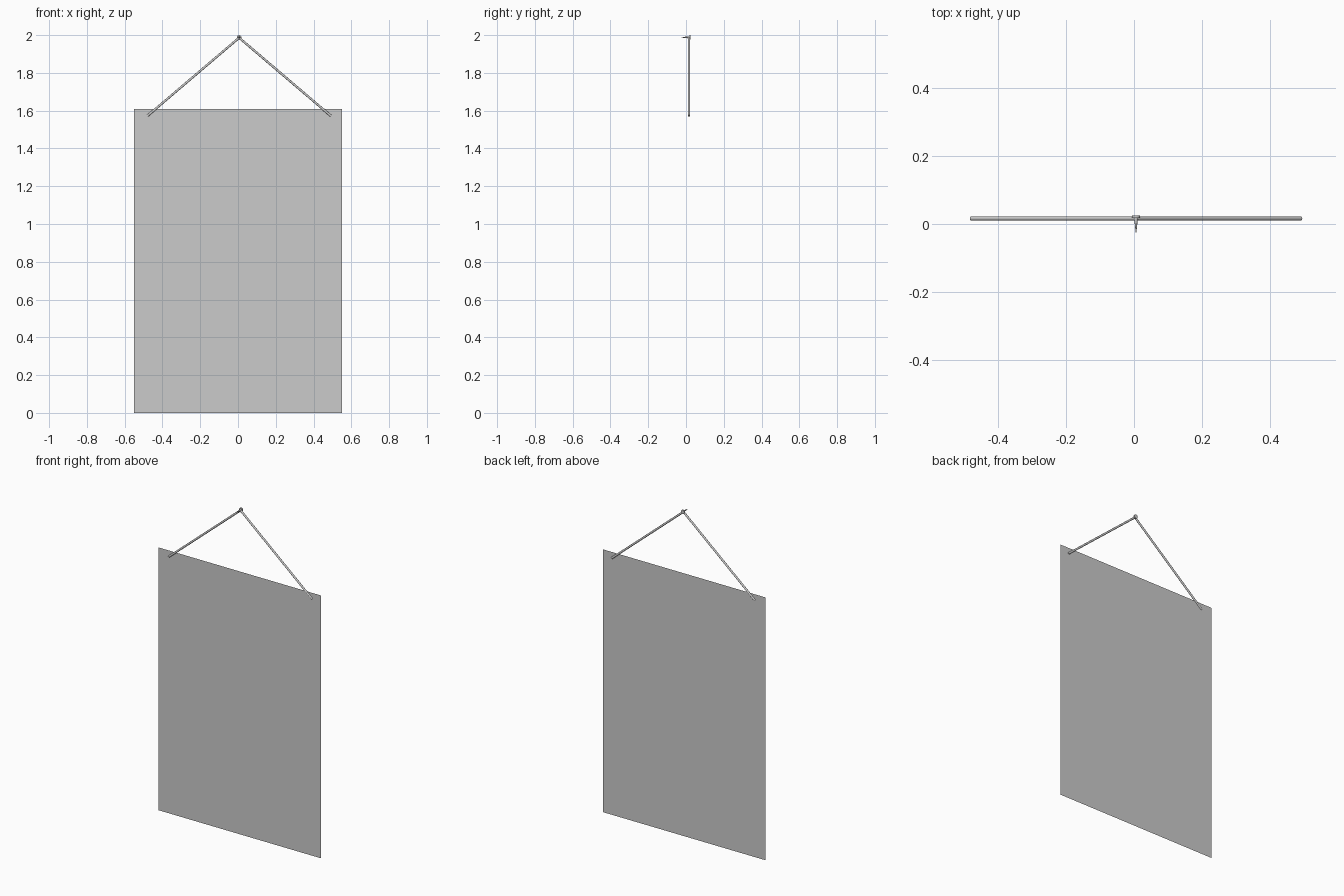
import bpy
from mathutils import Vector

if "Cube" in bpy.data.objects:
    bpy.data.objects.remove(bpy.data.objects["Cube"])

CORD_Y = 0.016


def rod(name, a, b, r1, r2, sides):
    """Round bar or taper running from point a to point b."""
    a, b = Vector(a), Vector(b)
    d = b - a
    bpy.ops.mesh.primitive_cone_add(vertices=sides, radius1=r1, radius2=r2,
                                    depth=d.length, location=(a + b) / 2)
    o = bpy.context.object
    o.name = name
    o.rotation_euler = d.to_track_quat('Z', 'Y').to_euler()
    bpy.ops.object.shade_smooth_by_angle()
    return o


# Hanging sheet: a single flat panel
mesh = bpy.data.meshes.new("hanging_sheet")
w, h = 0.55, 1.61
mesh.from_pydata([(-w, CORD_Y, 0), (w, CORD_Y, 0), (w, CORD_Y, h), (-w, CORD_Y, h)],
                 [], [(0, 1, 2, 3)])
bpy.context.collection.objects.link(bpy.data.objects.new("hanging_sheet", mesh))

# Cord: two straight lengths meeting at the nail
cx = 0.006
apex = (cx, CORD_Y, 1.986)
for side, label in ((-1, "left"), (1, "right")):
    rod("cord_" + label, (cx + side * 0.485, CORD_Y, 1.573), apex, 0.006, 0.006, 12)

# Nail: tapered shank with a flat head
rod("nail_shank", (cx, 0.02, 1.988), (cx, -0.025, 1.988), 0.006, 0.001, 12)
rod("nail_head", (cx, 0.018, 1.988), (cx, 0.025, 1.988), 0.012, 0.012, 16)
